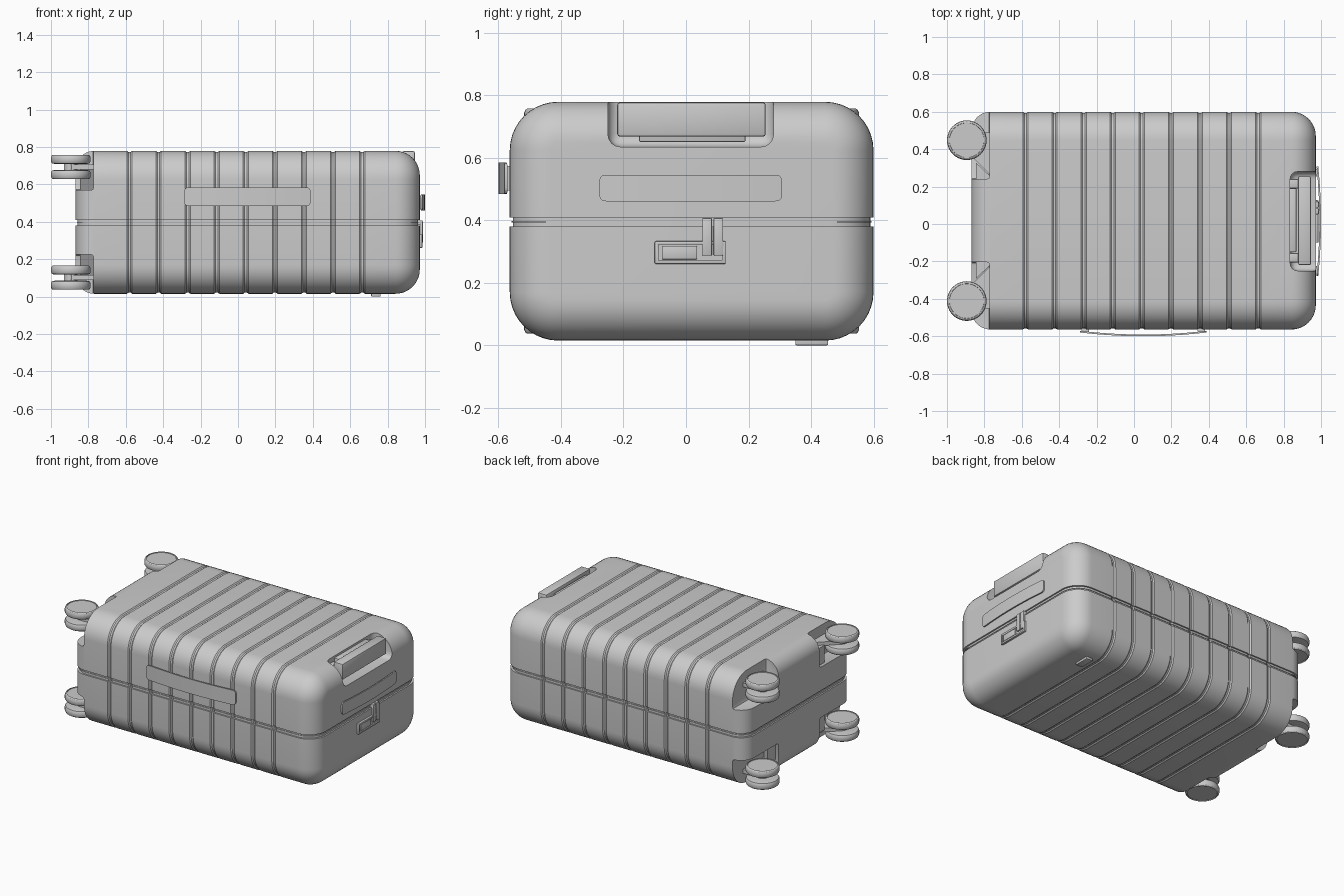
import bpy, bmesh, math
from mathutils import Vector

if "Cube" in bpy.data.objects:
    bpy.data.objects.remove(bpy.data.objects["Cube"])

CY, CZ = 0.018, 0.397          # body centre
HY, HZ = 0.582, 0.382          # body half sizes
X0, X1 = -0.868, 0.972         # body ends


def finish(bm, name, angle=30):
    bmesh.ops.recalc_face_normals(bm, faces=bm.faces)
    me = bpy.data.meshes.new(name)
    bm.to_mesh(me)
    bm.free()
    ob = bpy.data.objects.new(name, me)
    bpy.context.collection.objects.link(ob)
    smooth(ob, angle)
    return ob


def smooth(ob, angle=30):
    bpy.ops.object.select_all(action='DESELECT')
    ob.select_set(True)
    bpy.context.view_layer.objects.active = ob
    bpy.ops.object.shade_smooth_by_angle(angle=math.radians(angle))


def loft(rings):
    bm = bmesh.new()
    vs = [[bm.verts.new(p) for p in r] for r in rings]
    n = len(vs[0])
    for a, b in zip(vs, vs[1:]):
        for i in range(n):
            bm.faces.new((a[i], a[(i + 1) % n], b[(i + 1) % n], b[i]))
    bm.faces.new(vs[0][::-1])
    bm.faces.new(vs[-1])
    return bm


def box(name, lo, hi, bevel=0.0, seg=2):
    bm = bmesh.new()
    bmesh.ops.create_cube(bm, size=1)
    for v in bm.verts:
        v.co = [l + (c + 0.5) * (h - l) for c, l, h in zip(v.co, lo, hi)]
    if bevel:
        bmesh.ops.bevel(bm, geom=bm.edges[:], offset=bevel, segments=seg,
                        profile=0.5, affect='EDGES')
    return finish(bm, name)


def cut(target, cutter):
    m = target.modifiers.new("cut", 'BOOLEAN')
    m.operation, m.solver, m.object = 'DIFFERENCE', 'EXACT', cutter
    bpy.ops.object.select_all(action='DESELECT')
    bpy.context.view_layer.objects.active = target
    target.select_set(True)
    bpy.ops.object.modifier_move_to_index(modifier="cut", index=0)
    bpy.ops.object.modifier_apply(modifier="cut")
    bpy.data.objects.remove(cutter)


def section(x, d, r=0.155, n=10):
    hy, hz, r = HY - d, HZ - d, max(r - d, 0.02)
    pts = []
    for k, (sy, sz) in enumerate(((1, 1), (-1, 1), (-1, -1), (1, -1))):
        for i in range(n + 1):
            a = math.pi / 2 * (k + i / n)
            pts.append((x, CY + sy * (hy - r) + r * math.cos(a),
                        CZ + sz * (hz - r) + r * math.sin(a)))
    return pts


def shell(name, zlo, zhi, inset=0.0):
    stations = []
    x0, x1 = X0 + inset, X1 - inset
    for end, s, r in ((x0, 1, 0.1), (x1, -1, 0.13)):
        for i in range(11):
            a = math.pi / 2 * i / 10
            stations.append((end + s * r * (1 - math.sin(a)), r * (1 - math.cos(a))))
    # the nine ribbing grooves
    for k in range(9):
        g = -0.58 + 0.1555 * k
        stations += [(g - 0.014, 0), (g - 0.006, 0.006), (g + 0.006, 0.006), (g + 0.014, 0)]
    # arc angle above runs from the side to the end face
    stations.sort()
    fixed = []
    for x, d in stations:
        if x < x0 + 0.1:
            d = 0.1 - math.sqrt(max(0, 0.01 - (x0 + 0.1 - x) ** 2))
        elif x > x1 - 0.13:
            d = 0.13 - math.sqrt(max(0, 0.0169 - (x - x1 + 0.13) ** 2))
        fixed.append((x, d + inset))
    bm = loft([section(x, d) for x, d in fixed])
    for z, s in ((zlo, -1), (zhi, 1)):
        geom = bm.verts[:] + bm.edges[:] + bm.faces[:]
        res = bmesh.ops.bisect_plane(bm, geom=geom, plane_co=(0, 0, z),
                                     plane_no=(0, 0, s), clear_outer=True)
        rim = [e for e in res['geom_cut'] if isinstance(e, bmesh.types.BMEdge)]
        if rim:
            bmesh.ops.contextual_create(bm, geom=rim)
    return finish(bm, name)


# Two half shells with the recessed seam band between them
upper = shell("upper_shell", 0.409, 2)
lower = shell("lower_shell", -2, 0.380)
shell("seam_band", 0.37, 0.42, 0.01)
shell("zip_line", 0.393, 0.397, 0.006)

# Wheel pockets in the four corners of the left end
for part, zs in ((upper, 1), (lower, -1)):
    for ys in (1, -1):
        y = sorted((CY + ys * 0.222, CY + ys * 0.9))
        z = sorted((CZ + zs * 0.172, CZ + zs * 0.7))
        cut(part, box("cutter", (-1.2, y[0], z[0]), (-0.772, y[1], z[1]), 0.015))

# Recess for the pull handle
cut(upper, box("cutter", (0.835, -0.25, 0.635), (1.3, 0.28, 1.1), 0.04, 4))
for part in (upper, lower):
    smooth(part)


def wheel(name, x, y, z, r, h):
    prof = [(0.80 * r, -h), (0.95 * r, -h * 0.85), (r, -h * 0.45), (r, h * 0.45),
            (0.96 * r, h * 0.85), (0.91 * r, h), (0.88 * r, h), (0.87 * r, h * 0.8),
            (0.2 * r, h * 0.8)]
    s = 1 if z > CZ else -1
    s *= 1 if abs(z - CZ) > 0.3 else -1
    bm = loft([[(x + q * math.cos(a), y + q * math.sin(a), z + s * dz)
                for a in [2 * math.pi * i / 40 for i in range(40)]] for q, dz in prof])
    finish(bm, name)


# Twin casters: two discs, a hub and an arm that reaches into the pocket
for zs in (1, -1):
    for ys in (1, -1):
        tag = ("upper" if zs > 0 else "lower") + ("_back" if ys > 0 else "_front")
        wx, wy = -0.894, CY + ys * 0.430
        for nm, off in (("outer", 0.336), ("inner", 0.256)):
            wheel(f"{tag}_{nm}_wheel", wx, wy, CZ + zs * off, 0.106, 0.024)
        hub = [[(wx + 0.035 * math.cos(i * math.pi / 12), wy + 0.035 * math.sin(i * math.pi / 12),
                 CZ + zs * o) for i in range(24)] for o in (0.25, 0.34)]
        finish(loft(hub), f"{tag}_wheel_hub")
        plan = [(-0.765, 0.24), (-0.80, 0.275), (-0.92, 0.395), (-0.93, 0.44),
                (-0.89, 0.47), (-0.765, 0.47)]
        arm = [[(x, CY + ys * y, CZ + zs * o) for x, y in plan] for o in (0.283, 0.309)]
        finish(loft(arm), f"{tag}_caster_arm")
        # sloped mount in the pocket corner
        base = [(-0.765, 0.215), (-0.845, 0.215), (-0.845, 0.31), (-0.765, 0.235)]
        mount = [[(x, CY + ys * y, CZ + zs * o) for x, y in base] for o in (0.165, 0.29)]
        finish(loft(mount), f"{tag}_caster_mount")

# Pull handle sitting in its recess
box("pull_handle_grip", (0.878, -0.22, 0.668), (0.946, 0.255, 0.777), 0.008)
box("pull_handle_panel", (0.828, -0.15, 0.65), (0.868, 0.19, 0.765), 0.005)
for y in (-0.18, 0.215):
    box("pull_handle_tube", (0.82, y - 0.025, 0.69), (0.89, y + 0.025, 0.745), 0.006)


def carry_handle(name, centre, along, out, length, height, bow):
    c, a, o = Vector(centre), Vector(along), Vector(out)
    up = Vector((0, 0, 1))
    rings = []
    ss = [-1, -0.99, -0.965] + [-0.92 + 0.092 * i for i in range(21)] + [0.965, 0.99, 1]
    for s in ss:
        e = abs(s)
        h = height / 2 - (0.018 if e == 1 else 0.009 if e > 0.98 else 0.002 if e > 0.95 else 0)
        p = c + a * (s * length / 2) + o * (bow * (1 - s * s))
        rings.append([p + up * h, p + up * h + o * 0.009, p - up * h + o * 0.009, p - up * h])
    finish(loft(rings), name)


# Bowed carry handles on the front side and the right end, with end anchors
carry_handle("side_carry_handle", (0.05, -0.571, 0.534), (1, 0, 0), (0, -1, 0), 0.675, 0.1, 0.02)
carry_handle("end_carry_handle", (0.976, 0.015, 0.503), (0, 1, 0), (1, 0, 0), 0.585, 0.085, 0.015)
for s in (-1, 1):
    box("side_handle_anchor", (0.05 + s * 0.31 - 0.02, -0.574, 0.495), (0.05 + s * 0.31 + 0.02, -0.55, 0.573))
    box("end_handle_anchor", (0.95, 0.015 + s * 0.26 - 0.02, 0.47), (0.979, 0.015 + s * 0.26 + 0.02, 0.536))

# Lock: frame, dial panel and two zip pulls
lock = box("lock_frame", (0.955, -0.1, 0.26), (0.986, 0.127, 0.333), 0.004)
cut(lock, box("cutter", (0.977, -0.088, 0.271), (1.1, 0.115, 0.322)))
box("lock_panel", (0.97, -0.077, 0.275), (0.984, 0.035, 0.318), 0.002)
for y in (0.052, 0.088):
    box("zip_pull", (0.975, y, 0.287), (0.988, y + 0.031, 0.403), 0.003)
    box("zip_slider", (0.955, y, 0.383), (0.986, y + 0.031, 0.407), 0.003)

# Small foot under the body
box("foot", (0.712, 0.35, 0.0), (0.762, 0.455, 0.03), 0.004)
